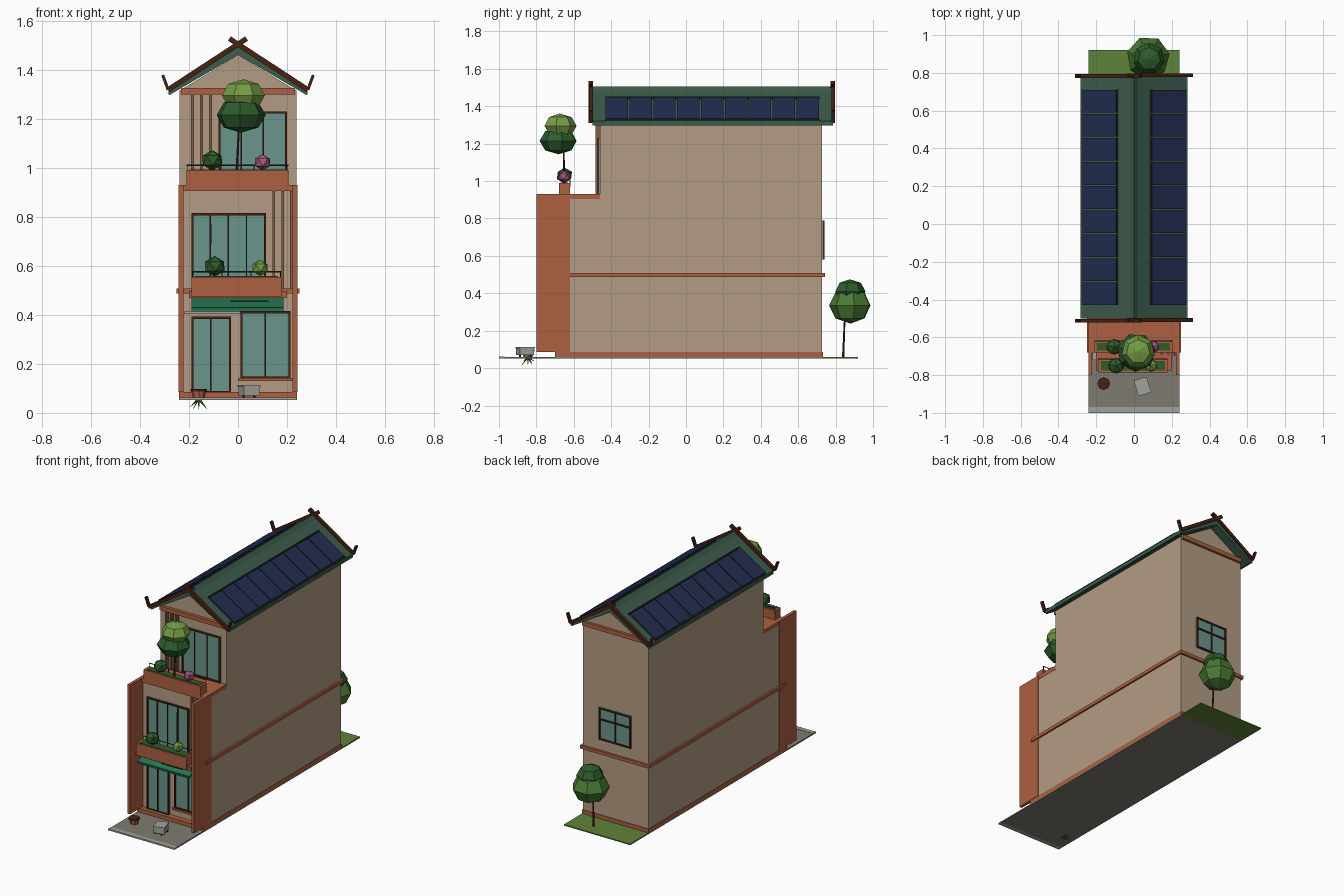
import bpy, bmesh, math
from mathutils import Vector

if "Cube" in bpy.data.objects:
    bpy.data.objects.remove(bpy.data.objects["Cube"])

def mat(name, r, g, b):
    m = bpy.data.materials.new(name)
    m.diffuse_color = tuple((c / 255) ** 2.2 for c in (r, g, b)) + (1,)
    m.use_nodes = True
    m.node_tree.nodes["Principled BSDF"].inputs["Base Color"].default_value = m.diffuse_color
    return m

WALL = mat("wall", 178, 155, 130); TERRA = mat("terracotta", 172, 96, 68)
GLASS = mat("glass", 105, 148, 138); WOOD = mat("dark_wood", 72, 38, 26)
ROOF = mat("roof_green", 62, 92, 76); AWN = mat("awning_green", 42, 115, 80)
PANEL = mat("solar", 40, 48, 80); PAVE = mat("paving", 126, 122, 112)
KERB = mat("kerb", 160, 160, 155); GRASS = mat("grass", 95, 130, 60)
DARK = mat("leaf_dark", 48, 92, 48); MID = mat("leaf_mid", 75, 122, 55)
LIGHT = mat("leaf_light", 115, 155, 70); PINK = mat("blossom", 165, 90, 130)
LOUV = mat("louver", 128, 96, 72); METAL = mat("metal", 45, 50, 52)

def finish(name, bm, m):
    bmesh.ops.recalc_face_normals(bm, faces=bm.faces)
    me = bpy.data.meshes.new(name); bm.to_mesh(me); bm.free()
    ob = bpy.data.objects.new(name, me); me.materials.append(m)
    bpy.context.collection.objects.link(ob)
    return ob

def prism(name, pts, y0, y1, m):
    """Extrude an x-z outline along y."""
    bm = bmesh.new()
    f = bm.faces.new([bm.verts.new((x, y0, z)) for x, z in pts])
    e = bmesh.ops.extrude_face_region(bm, geom=[f])["geom"]
    bmesh.ops.translate(bm, vec=(0, y1 - y0, 0), verts=[v for v in e if isinstance(v, bmesh.types.BMVert)])
    return finish(name, bm, m)

def box(name, x0, x1, y0, y1, z0, z1, m):
    return prism(name, [(x0, z0), (x1, z0), (x1, z1), (x0, z1)], y0, y1, m)

def rod(name, a, b, r, m, r2=None, seg=6):
    a, b = Vector(a), Vector(b)
    bm = bmesh.new()
    bmesh.ops.create_cone(bm, cap_ends=True, segments=seg, radius1=r, radius2=r if r2 is None else r2, depth=(b - a).length)
    ob = finish(name, bm, m)
    ob.location = (a + b) / 2
    ob.rotation_euler = (b - a).to_track_quat('Z', 'Y').to_euler()
    return ob

def blob(name, c, r, rz, m, rot=0.4):
    bm = bmesh.new()
    bmesh.ops.create_icosphere(bm, subdivisions=1 if r < 0.06 else 2, radius=1)
    if r >= 0.06:  # chunky faceted crown
        bm.clear(); bmesh.ops.create_uvsphere(bm, u_segments=7, v_segments=4, radius=1)
    ob = finish(name, bm, m)
    ob.location, ob.scale, ob.rotation_euler = c, (r, r, rz), (0, 0, rot)
    return ob

def window(name, x0, x1, y, z0, z1, panes, s=-1, bars=()):
    """Framed window on a wall at y; s is the outward direction."""
    t, ya, yb = 0.009, y - 0.005 * s, y + 0.012 * s
    box(name + "_glass", x0, x1, ya, y + 0.005 * s, z0, z1, GLASS)
    for i in range(panes + 1):
        x = x0 + (x1 - x0 - t) * i / panes
        w = t if i in (0, panes) else t * 0.6
        box(name + "_upright", x, x + w, ya, yb, z0, z1, WOOD)
    for z in (z0, z1 - t, *bars):
        box(name + "_rail", x0, x1, ya, yb, z, z + t, WOOD)

# Ground
box("paving", -.24, .24, -.97, .73, .052, .06, PAVE)
box("kerb", -.24, .24, -1, -.97, .052, .062, KERB)
box("back_lawn", -.24, .24, .73, .92, .052, .06, GRASS)

# House body, plinth, string course, terrace and fins
F1, F3 = -.665, -.46
box("lower_body", -.238, .238, F1, .728, .06, .91, WALL)
prism("upper_body", [(-.238, .9), (.238, .9), (.238, 1.315), (0, 1.46), (-.238, 1.315)], F3, .728, WALL)
box("plinth", -.24, .24, -.70, .732, .06, .085, TERRA)
box("string_course", -.25, .25, -.68, .742, .487, .508, TERRA)
box("terrace_slab", -.24, .24, -.68, F3, .905, .93, TERRA)
for s in (-1, 1):
    box("side_fin", s * .242, s * .222, -.80, -.62, .085, .93, TERRA)
for y0, y1 in ((F3 - .02, F3), (.728, .745)):
    box("gable_beam", -.232, .232, y0, y1, 1.298, 1.325, TERRA)

# Openings
window("front_door", -.19, -.028, F1, .08, .393, 2)
window("front_window", .01, .215, F1, .14, .415, 2)
box("window_sill", 0, .222, F1 - .02, F1, .13, .142, TERRA)
window("balcony_door", -.19, .115, F1, .51, .815, 4)
window("terrace_door", -.08, .2, F3, .93, 1.23, 3)
window("back_window", -.116, .116, .728, .58, .79, 2, 1, (.71,))
for x in (-.185, -.148, -.112):
    box("upper_louver", x - .006, x + .006, F3 - .025, F3, .93, 1.3, LOUV)
for x in (.145, .182, .217):
    box("lower_louver", x - .005, x + .005, F1 - .025, F1, .508, .905, LOUV)

# Awning and door lintel
box("door_lintel", -.22, .01, -.72, F1, .403, .414, KERB)
aw = box("awning", -.19, .185, -.06, .06, -.006, .006, AWN)
aw.location, aw.rotation_euler = (0, -.715, .447), (math.radians(27), 0, 0)
box("awning_valance", -.19, .185, -.77, -.764, .415, .43, AWN)
box("awning_bar", -.03, .125, -.755, -.745, .452, .458, METAL)

# Balcony and planters with soil strip and railing
box("balcony_slab", -.20, .20, -.775, F1, .468, .495, TERRA)
def planter(name, x0, x1, y0, y1, z0, z1, rail):
    box(name, x0, x1, y0, y1, z0, z1, TERRA)
    box(name + "_greenery", x0 + .015, x1 - .015, y0 + .01, y1 - .01, z1 - .005, z1 + .003, DARK)
    rod(name + "_rail", (x0, y1, rail), (x1, y1, rail), .003, METAL)
    for i in range(4):
        x = x0 + .005 + (x1 - x0 - .01) * i / 3
        rod(name + "_post", (x, y1, z1 - .02), (x, y1, rail), .002, METAL)
planter("balcony_planter", -.19, .178, -.785, -.715, .475, .555, .576)
planter("terrace_planter", -.21, .205, -.68, -.62, .925, .99, 1.01)

# Roof slopes, trims, solar panels
SL = .63
def zr(x):
    return 1.495 - SL * abs(x)
prism("roof", [(-.28, zr(.28)), (0, zr(0)), (.28, zr(.28)), (.28, zr(.28) - .022), (0, zr(0) - .035), (-.28, zr(.28) - .022)], -.5, .785, ROOF)
prism("ridge_cap", [(-.022, zr(.022)), (0, 1.506), (.022, zr(.022)), (0, 1.48)], -.5, .785, ROOF)
for s in (-1, 1):
    box("eave_trim", s * .272, s * .284, -.5, .785, 1.298, 1.322, ROOF)
    for off in (.082, .272):
        prism("panel_rail", [(s * off, zr(off)), (s * (off + .006), zr(off + .006)), (s * (off + .006), zr(off + .006) + .008), (s * off, zr(off) + .008)], -.43, .715, METAL)
    for i in range(9):
        y = -.43 + i * .1275
        prism("solar_panel", [(s * .09, zr(.09)), (s * .27, zr(.27)), (s * .275, zr(.27) + .010), (s * .095, zr(.09) + .010)], y, y + .12, PANEL)
    # Barge boards crossing at the ridge with upturned tips
    path = [Vector((s * x, z)) for x, z in ((-.035, 1.527), (.285, 1.318), (.307, 1.378))]
    for y in (-.512, .783):
        y += .002 * s
        for k, (a, b) in enumerate(zip(path, path[1:])):
            d = (b - a).normalized(); n = Vector((-d.y, d.x)) * (.0105 if k == 0 else .006)
            prism("barge_board" if k == 0 else "eave_horn", [a + n, b + n, b - n, a - n], y - .008, y + .012, WOOD)

# Trees and shrubs
rod("back_trunk", (.08, .84, .055), (.08, .85, .3), .006, WOOD, .004)
blob("back_crown_low", (.075, .88, .335), .115, .097, MID)
blob("back_crown_high", (.08, .875, .41), .085, .065, DARK, .9)
rod("terrace_trunk", (-.005, -.65, .98), (.005, -.655, 1.2), .006, WOOD, .004)
blob("terrace_crown_low", (.012, -.68, 1.215), .103, .072, DARK)
blob("terrace_crown_high", (.022, -.675, 1.295), .09, .066, LIGHT, .9)
for n, c, r, m in (("terrace_shrub", (-.105, -.65, 1.03), .046, DARK), ("flower_bush", (.1, -.65, 1.022), .036, PINK),
                   ("balcony_shrub", (-.095, -.75, .598), .046, DARK), ("balcony_bush", (.09, -.75, .592), .036, LIGHT)):
    blob(n, c, r, r * .92, m)
for x, z0, z1 in ((-.11, .69, .77), (.035, .56, .77)):
    rod("door_handle", (x, F1 - .018, z0), (x, F1 - .018, z1), .003, METAL)

# Forecourt pot with roots below, and a grey box on feet
rod("pot", (-.16, -.845, .06), (-.16, -.845, .09), .024, TERRA, .03, 8)
rod("pot_rim", (-.16, -.845, .088), (-.16, -.845, .098), .034, WOOD, seg=8)
for i in range(8):
    a = i * math.pi / 4
    rod("pot_leaf", (-.16, -.845, .058), (-.16 + .036 * math.cos(a), -.845 + .036 * math.sin(a), .012 + .012 * (i % 3)), .006, MID, 0, 4)
unit = box("grey_box", -.033, .033, -.04, .04, .07, .108, KERB)
lid = box("grey_box_lid", -.036, .036, -.043, .043, .106, .114, KERB)
for o in (unit, lid):
    o.location, o.rotation_euler = (.045, -.86, 0), (0, 0, .3)
for dx, dy in ((-.022, -.028), (.022, -.028), (-.022, .028), (.022, .028)):
    rod("box_foot", (.045 + dx, -.86 + dy, .055), (.045 + dx, -.86 + dy, .072), .006, METAL)
